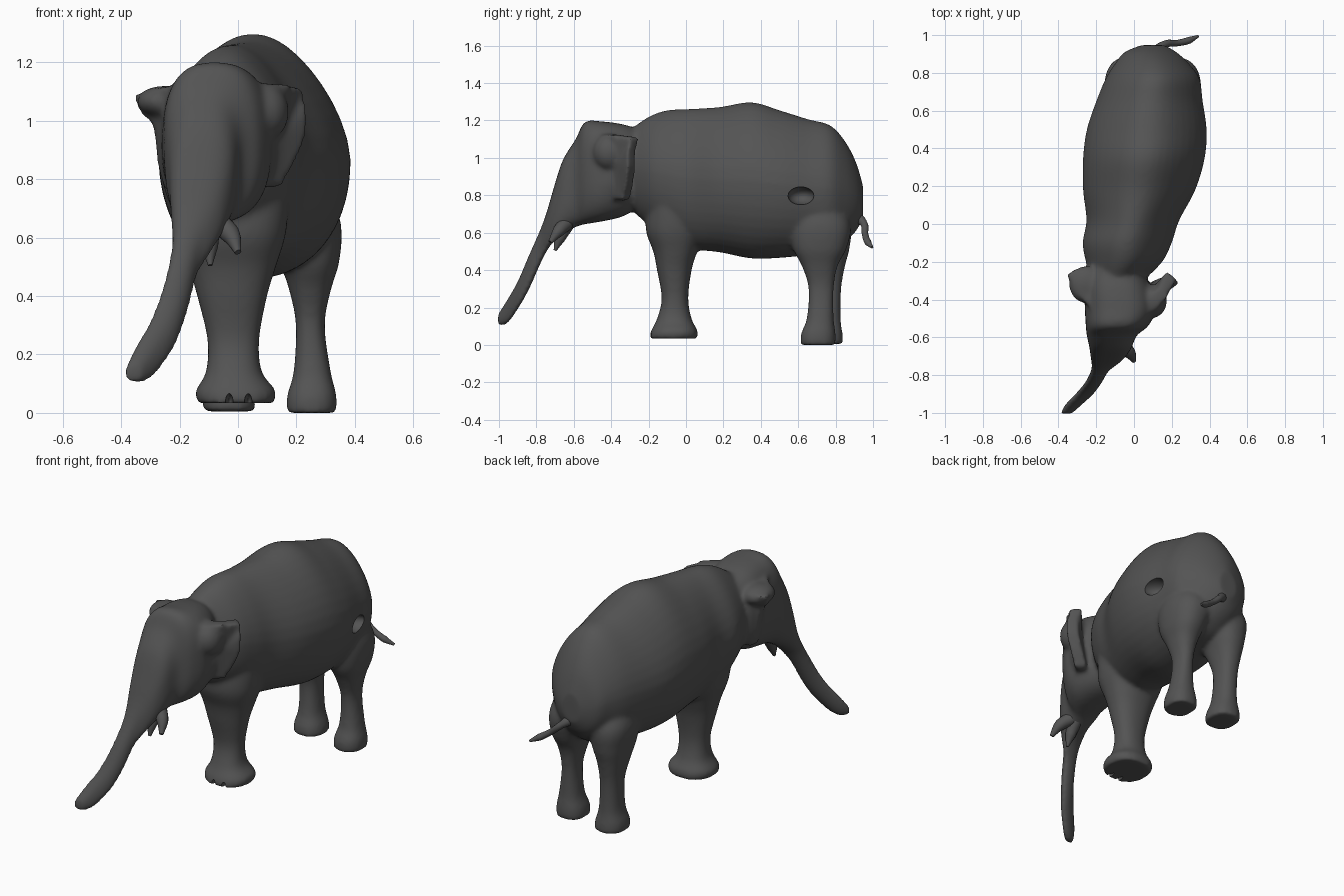
import bpy, bmesh, math
from mathutils import Vector, Matrix

if "Cube" in bpy.data.objects:
    bpy.data.objects.remove(bpy.data.objects["Cube"])

skin = bpy.data.materials.new("dark grey")
skin.diffuse_color = (0.088, 0.088, 0.088, 1)
skin.use_nodes = True
skin.node_tree.nodes["Principled BSDF"].inputs["Base Color"].default_value = skin.diffuse_color


def spread(rows, n=5):
    """Smoothly fill in sections between the given ones."""
    out = []
    for i in range(len(rows) - 1):
        p0, p1, p2, p3 = (rows[max(i - 1, 0)], rows[i], rows[i + 1],
                          rows[min(i + 2, len(rows) - 1)])
        for k in range(n):
            t = k / n
            out.append([b + .5 * t * (c - a + t * (2 * a - 5 * b + 4 * c - d
                        + t * (3 * (b - c) + d - a)))
                        for a, b, c, d in zip(p0, p1, p2, p3)])
    return out + [list(rows[-1])]


def skin_rings(bm, rings):
    """Join rings of points into a closed skin."""
    vs = [[bm.verts.new(p) for p in r] for r in rings]
    n = len(vs[0])
    faces = [bm.faces.new((a[i], a[(i + 1) % n], b[(i + 1) % n], b[i]))
             for a, b in zip(vs, vs[1:]) for i in range(n)]
    for r in (vs[0], vs[-1]):
        c = bm.verts.new(sum((v.co for v in r), Vector()) / n)
        faces += [bm.faces.new((r[i], r[(i + 1) % n], c)) for i in range(n)]
    bmesh.ops.recalc_face_normals(bm, faces=faces)


def loft(bm, axis, rows, power=2.0, taper=0.0, n=40):
    """Rows: position on axis, then x min, x max and second-axis min, max."""
    rings = []
    for t, x0, x1, b0, b1 in spread(rows):
        ring = []
        for i in range(n):
            a = math.tau * i / n
            c, s = math.cos(a), math.sin(a)
            u = math.copysign(abs(c) ** (2 / power), c)
            v = math.copysign(abs(s) ** (2 / power), s)
            x = (x0 + x1) / 2 + (x1 - x0) / 2 * u * (1 - taper * max(v, 0) ** 1.4)
            b = (b0 + b1) / 2 + (b1 - b0) / 2 * v
            ring.append((x, t, b) if axis == 'y' else (x, b, t))
        rings.append(ring)
    skin_rings(bm, rings)


def flap(bm, pts, normal, thick):
    """Thick ear flap from an outline."""
    d = Vector(normal).normalized() * thick / 2
    skin_rings(bm, [[Vector(p) + d * s for p in pts] for s in (-1, 0, 1)])


def blob(bm, centre, radii):
    """Ellipsoid."""
    bmesh.ops.create_uvsphere(bm, u_segments=24, v_segments=14, radius=1,
        matrix=Matrix.Translation(centre) @ Matrix.Diagonal((*radii, 1)))


def tube(name, pts):
    """Tapered tube: x, y, z, radius."""
    cu = bpy.data.curves.new(name, 'CURVE')
    cu.dimensions = '3D'
    cu.bevel_depth = 1
    cu.bevel_resolution = 4
    cu.use_fill_caps = True
    sp = cu.splines.new('BEZIER')
    sp.bezier_points.add(len(pts) - 1)
    for q, p in zip(sp.bezier_points, pts):
        q.co, q.radius = p[:3], p[3]
        q.handle_left_type = q.handle_right_type = 'AUTO'
    cu.materials.append(skin)
    ob = bpy.data.objects.new(name, cu)
    bpy.context.collection.objects.link(ob)
    return ob


bm = bmesh.new()
# barrel of the body
loft(bm, 'y', [
    (-.30, -.23, .05, .73, 1.15), (-.20, -.255, .15, .64, 1.22),
    (-.10, -.272, .20, .57, 1.255), (.02, -.252, .24, .515, 1.262),
    (.18, -.27, .325, .495, 1.272), (.35, -.27, .375, .462, 1.298),
    (.50, -.25, .385, .465, 1.255), (.65, -.20, .364, .48, 1.208),
    (.77, -.15, .347, .50, 1.175), (.85, -.10, .29, .55, 1.09),
    (.91, -.05, .225, .61, .975), (.947, .04, .16, .68, .85)],
    power=2.1, taper=.28)
# head running down into the trunk
loft(bm, 'y', [
    (-.22, -.22, .02, .76, 1.14), (-.33, -.26, .09, .69, 1.178),
    (-.45, -.26, .115, .66, 1.195), (-.54, -.255, .075, .645, 1.192),
    (-.59, -.25, .015, .63, 1.10), (-.66, -.235, -.015, .59, .985),
    (-.71, -.23, -.05, .55, .83), (-.745, -.225, -.09, .50, .71),
    (-.78, -.23, -.135, .43, .615), (-.84, -.26, -.17, .295, .48),
    (-.90, -.31, -.215, .19, .34), (-.96, -.367, -.28, .11, .235),
    (-1.005, -.39, -.33, .105, .165)], power=2.6)
# front leg, one broad column
loft(bm, 'z', [
    (.033, -.137, .122, -.197, .062), (.075, -.145, .13, -.187, .062),
    (.14, -.11, .082, -.155, .03), (.25, -.105, .073, -.13, .012),
    (.40, -.14, .10, -.155, .03), (.50, -.17, .13, -.175, .06),
    (.62, -.21, .165, -.215, .10), (.80, -.24, .18, -.2, .10)], power=2.3)
# rear legs: right, then left
loft(bm, 'z', [
    (0, .165, .337, .613, .80), (.06, .168, .337, .615, .80),
    (.14, .19, .318, .645, .79), (.30, .198, .297, .655, .79),
    (.42, .175, .318, .62, .81), (.52, .14, .347, .57, .86),
    (.65, .08, .352, .55, .88), (.80, .06, .30, .58, .80)], power=2.3)
loft(bm, 'z', [
    (.005, -.12, .06, .64, .84), (.06, -.12, .055, .645, .837),
    (.14, -.10, .03, .67, .827), (.30, -.10, .02, .68, .83),
    (.42, -.12, .035, .64, .85), (.52, -.14, .065, .59, .875),
    (.65, -.155, .10, .57, .88), (.80, -.10, .12, .6, .80)], power=2.3)
# ears: flaps, with thick folds at their upper edges
flap(bm, [(.03, -.47, 1.12), (.14, -.38, 1.125), (.20, -.27, 1.11),
          (.215, -.29, 1.04), (.212, -.29, .95), (.175, -.30, .86),
          (.125, -.32, .77), (.07, -.37, .775), (.04, -.42, .93)],
     (.76, -.64, 0), .07)
blob(bm, (.09, -.41, 1.03), (.085, .09, .10))
blob(bm, (.07, -.38, .90), (.06, .07, .13))
flap(bm, [(-.20, -.44, 1.12), (-.28, -.34, 1.11), (-.335, -.25, 1.09),
          (-.325, -.27, 1.04), (-.265, -.28, 1.0), (-.25, -.26, .85),
          (-.225, -.30, .76), (-.20, -.36, .78), (-.19, -.42, .95)],
     (-.84, -.54, 0), .065)
blob(bm, (-.255, -.32, 1.065), (.09, .10, .055))
blob(bm, (-.225, -.30, .92), (.05, .09, .17))

me = bpy.data.meshes.new("body")
bm.to_mesh(me)
bm.free()
body = bpy.data.objects.new("elephant_body", me)
bpy.context.collection.objects.link(body)

# cutters: hollow in the right flank and notches between the toes
cb = bmesh.new()
blob(cb, (.37, .615, .797), (.085, .07, .048))
for x in (-.03, .035):
    blob(cb, (x, -.19, .036), (.013, .055, .03))
cm = bpy.data.meshes.new("cutters")
cb.to_mesh(cm)
cb.free()
cut = bpy.data.objects.new("cutters", cm)
cut.hide_render = True
bpy.context.collection.objects.link(cut)

# fuse the parts into one smooth skin
m = body.modifiers.new("fuse", 'REMESH')
m.mode = 'VOXEL'
m.voxel_size = .011
m = body.modifiers.new("soften", 'SMOOTH')
m.factor = .5
m.iterations = 14
m = body.modifiers.new("carve", 'BOOLEAN')
m.operation = 'DIFFERENCE'
m.object = cut
m.solver = 'EXACT'
bpy.context.view_layer.update()
dg = bpy.context.evaluated_depsgraph_get()
done = bpy.data.meshes.new_from_object(body.evaluated_get(dg))
body.modifiers.clear()
body.data = done
done.materials.clear()
done.materials.append(skin)
for p in done.polygons:
    p.material_index = 0
bpy.data.objects.remove(cut)
bpy.ops.object.select_all(action='DESELECT')
body.select_set(True)
bpy.context.view_layer.objects.active = body
bpy.ops.object.shade_smooth_by_angle(angle=math.radians(40))

# tail and the two stubby tusks
tube("tail", [(.11, .90, .69, .035), (.16, .95, .65, .02), (.23, .958, .59, .017),
              (.29, .972, .55, .019), (.34, .995, .522, .007)])
tube("left_tusk", [(-.10, -.64, .64, .04), (-.098, -.675, .57, .03),
                   (-.095, -.70, .505, .008)])
tube("right_tusk", [(-.07, -.64, .65, .04), (-.025, -.68, .61, .033),
                    (0, -.725, .55, .012)])
